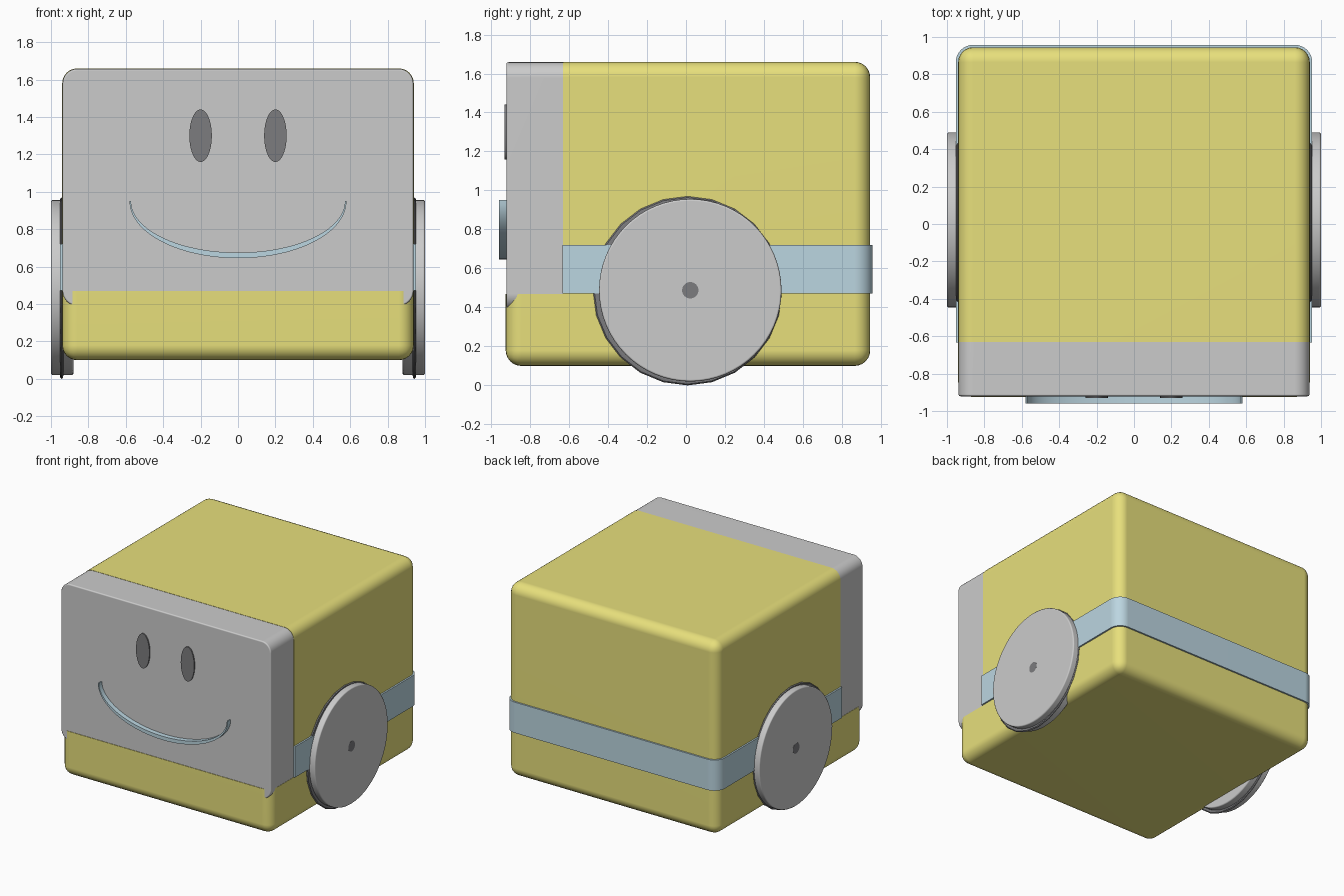
import bpy, bmesh
from math import sin, cos, pi, radians
from mathutils import Vector, Matrix

if "Cube" in bpy.data.objects:
    bpy.data.objects.remove(bpy.data.objects["Cube"])


def material(name, rgb):
    m = bpy.data.materials.new(name)
    m.diffuse_color = (*rgb, 1)
    m.use_nodes = True
    m.node_tree.nodes["Principled BSDF"].inputs["Base Color"].default_value = m.diffuse_color
    return m


YELLOW = material("yellow", (0.8, 0.74, 0.2))
BLUE = material("pale blue", (0.5, 0.67, 0.75))
DARK = material("dark grey", (0.2, 0.2, 0.21))


def finish(bm, name, mat=None):
    bmesh.ops.recalc_face_normals(bm, faces=bm.faces)
    me = bpy.data.meshes.new(name)
    bm.to_mesh(me)
    bm.free()
    ob = bpy.data.objects.new(name, me)
    bpy.context.collection.objects.link(ob)
    if mat:
        me.materials.append(mat)
    return ob


def activate(ob):
    bpy.ops.object.select_all(action='DESELECT')
    ob.select_set(True)
    bpy.context.view_layer.objects.active = ob


def smooth(ob):
    activate(ob)
    bpy.ops.object.shade_smooth_by_angle(angle=radians(35))
    ob.modifiers.new("normals", 'WEIGHTED_NORMAL').keep_sharp = True


def box(name, lo, hi, mat=None, bevel=0):
    lo, hi = Vector(lo), Vector(hi)
    bm = bmesh.new()
    bmesh.ops.create_cube(bm, size=1, matrix=Matrix.Translation((lo + hi) / 2)
                          @ Matrix.Diagonal((*(hi - lo), 1)))
    if bevel:
        bmesh.ops.bevel(bm, geom=bm.edges[:], offset=bevel, segments=6,
                        profile=0.5, affect='EDGES')
    return finish(bm, name, mat)


def prism(name, pts, depth, mat=None, bevel=0):
    """Extrude a flat outline; bevel rounds its rims."""
    bm = bmesh.new()
    f = bm.faces.new([bm.verts.new(p) for p in pts])
    ext = bmesh.ops.extrude_face_region(bm, geom=[f], use_keep_orig=True)
    top = [v for v in ext["geom"] if isinstance(v, bmesh.types.BMVert)]
    bmesh.ops.translate(bm, verts=top, vec=depth)
    if bevel:
        bmesh.ops.bevel(bm, geom=list(f.edges), offset=bevel, segments=3,
                        profile=0.5, affect='EDGES')
    ob = finish(bm, name, mat)
    smooth(ob)
    return ob


def arc(cx, cy, rx, ry, a0, a1, n):
    return [(cx + rx * cos(radians(a0 + (a1 - a0) * i / n)),
             cy + ry * sin(radians(a0 + (a1 - a0) * i / n))) for i in range(n + 1)]


def ellipse(cx, cy, rx, ry, n=64):
    return arc(cx, cy, rx, ry, 0, 360, n)[:-1]


# Rounded body, notched at the front for the face plate
body = box("body", (-0.94, -0.925, 0.1), (0.94, 0.945, 1.66), YELLOW, 0.08)
cutter = box("notch_cutter", (-2, -2, 0.47), (2, -0.63, 3))
cutter.hide_render = True
cut = body.modifiers.new("notch", 'BOOLEAN')
cut.object = cutter
cut.operation = 'DIFFERENCE'
cut.solver = 'EXACT'
activate(body)
bpy.ops.object.modifier_apply(modifier="notch")
bpy.data.objects.remove(cutter)
smooth(body)

# Face plate; its lower corners peep out past the rounded body
X, Z0, Z1, R = 0.938, 0.39, 1.658, 0.08
plate = (arc(X - R, Z1 - R, R, R, 0, 90, 8) + arc(-X + R, Z1 - R, R, R, 90, 180, 8)
         + arc(-X + R, Z0 + R, R, R, 180, 270, 8) + arc(X - R, Z0 + R, R, R, 270, 360, 8))
prism("face_plate", [(x, -0.921, z) for x, z in plate], (0, 0.291, 0), None, 0.01)

# Eyes
for side, label in ((-1, "left"), (1, "right")):
    prism(label + "_eye", [(x, -0.931, z) for x, z in ellipse(side * 0.2, 1.3, 0.06, 0.14)],
          (0, 0.02, 0), DARK)

# Crescent smile
smile = arc(0, 0.95, 0.58, 0.305, 180, 360, 40) + arc(0, 0.95, 0.572, 0.275, 360, 180, 40)
prism("smile", [(x, -0.96, z) for x, z in smile], (0, 0.05, 0), BLUE)


# Band wrapped round the sides and back
def u_path(off):
    r, x, y = 0.08 + off, 0.86, 0.865
    return ([(x + r, -0.633)] + arc(x, y, r, r, 0, 90, 8)
            + arc(-x, y, r, r, 90, 180, 8) + [(-x - r, -0.633)])


band = u_path(0.013) + u_path(-0.005)[::-1]
prism("band", [(x, y, 0.472) for x, y in band], (0, 0, 0.248), BLUE)


# Wheels: two discs with a thin tyre ring between them, and an axle cap
def tyre(name, s):
    bm = bmesh.new()
    n, m = 24, 8
    rings = []
    for i in range(n):
        a = 2 * pi * i / n
        ring = []
        for j in range(m):
            b = 2 * pi * j / m
            r = 0.463 + 0.022 * cos(b)
            ring.append(bm.verts.new((s * (0.943 + 0.01 * sin(b)),
                                      0.008 + r * cos(a), 0.485 + r * sin(a))))
        rings.append(ring)
    for i in range(n):
        p, q = rings[i], rings[(i + 1) % n]
        for j in range(m):
            k = (j + 1) % m
            bm.faces.new((p[j], p[k], q[k], q[j]))
    smooth(finish(bm, name, DARK))


for s, label in ((-1, "left"), (1, "right")):
    disc = ellipse(0.022, 0.488, 0.468, 0.468)
    prism(label + "_wheel_outer", [(s * 1.0, y, z) for y, z in disc],
          (-s * 0.048, 0, 0), None, 0.01)
    prism(label + "_wheel_inner", [(s * 0.88, y, z) for y, z in disc],
          (s * 0.055, 0, 0), None, 0.01)
    prism(label + "_wheel_core", [(s * 0.93, y, z) for y, z in ellipse(0.015, 0.487, 0.45, 0.45)],
          (s * 0.025, 0, 0), DARK)
    tyre(label + "_tyre", s)
    prism(label + "_axle_cap", [(s * 1.001, y, z) for y, z in ellipse(0.022, 0.488, 0.042, 0.042, 32)],
          (-s * 0.02, 0, 0), DARK)
